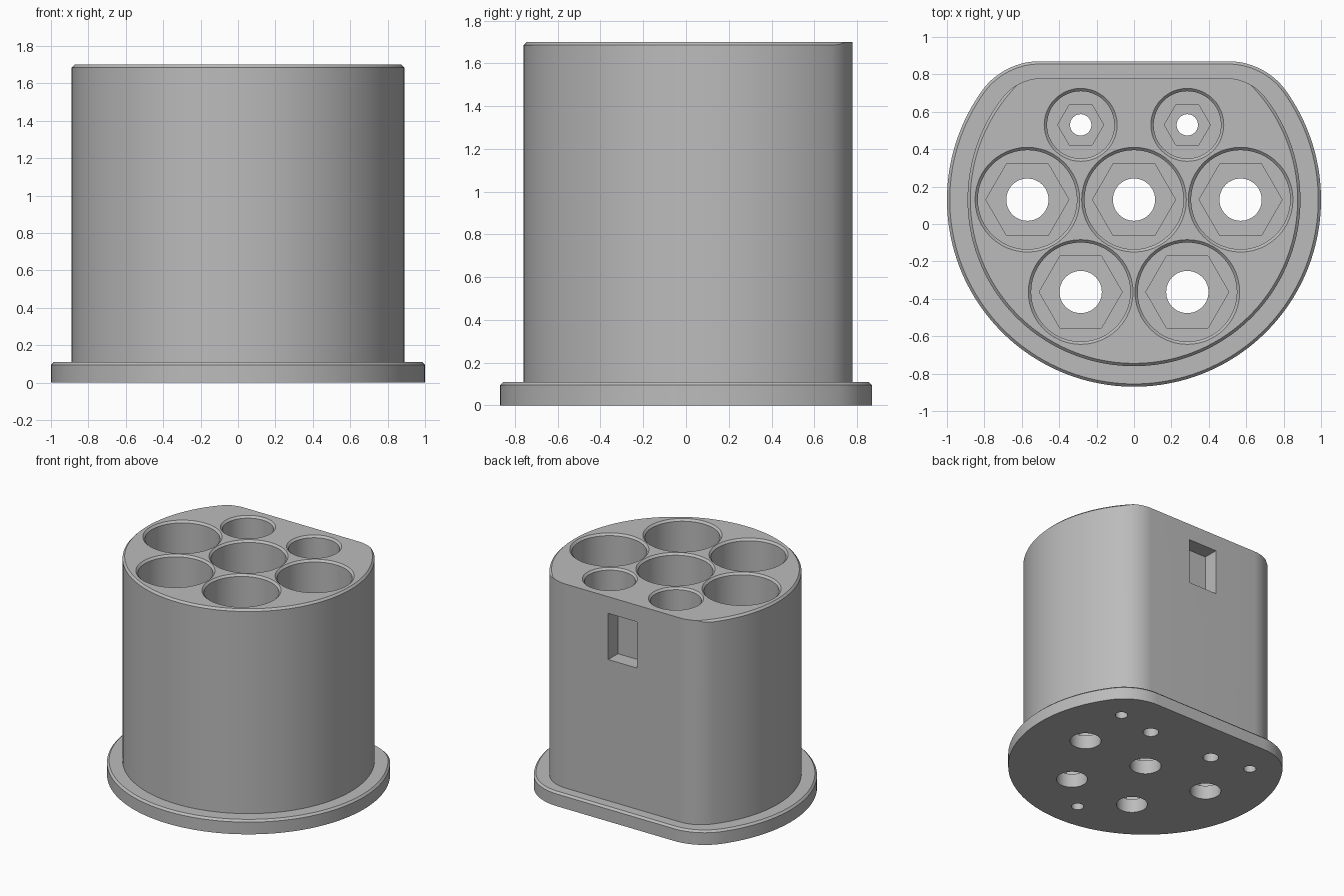
import bpy
import bmesh
from math import sin, cos, pi, sqrt, atan2, hypot

cube = bpy.data.objects.get("Cube")
if cube:
    bpy.data.objects.remove(cube, do_unlink=True)

AXIS_Y = 0.13      # centre of the round outline
HEIGHT = 1.7
FLANGE_TOP = 0.11
BEVEL = 0.015


def outline(radius, flat, fillet, arc_steps=120, fillet_steps=14):
    """Circle with one flat at the back and rounded corners, around the origin."""
    cy = flat - fillet
    cx = sqrt((radius - fillet) ** 2 - cy ** 2)
    a = atan2(cy, cx)
    right = []
    for i in range(fillet_steps):
        t = pi / 2 + (a - pi / 2) * i / fillet_steps
        right.append((cx + fillet * cos(t), cy + fillet * sin(t)))
    arc = []
    for i in range(arc_steps + 1):
        t = a - (pi + 2 * a) * i / arc_steps
        arc.append((radius * cos(t), radius * sin(t)))
    left = [(-x, y) for x, y in reversed(right)]
    return right + arc + left


def polygon_ring(radius, z, centre, sides=0, steps=48):
    """Ring of points on a circle, or on a regular polygon when sides is given."""
    ring = []
    for i in range(steps):
        t = 2 * pi * i / steps
        r = radius
        if sides:
            half = pi / sides
            r *= cos(half) / cos(t % (2 * half) - half)
        ring.append((centre[0] + r * cos(t), centre[1] + r * sin(t), z))
    return ring


def loft(bm, rings):
    """Closed solid through rings that have equal point counts."""
    loops = [[bm.verts.new(p) for p in ring] for ring in rings]
    for low, high in zip(loops, loops[1:]):
        for i in range(len(low)):
            j = (i + 1) % len(low)
            bm.faces.new((low[i], low[j], high[j], high[i]))
    bm.faces.new(loops[0])
    bm.faces.new(loops[-1])


def make_object(name, bm):
    bmesh.ops.remove_doubles(bm, verts=bm.verts, dist=1e-5)
    bmesh.ops.recalc_face_normals(bm, faces=bm.faces)
    mesh = bpy.data.meshes.new(name)
    bm.to_mesh(mesh)
    bm.free()
    obj = bpy.data.objects.new(name, mesh)
    bpy.context.collection.objects.link(obj)
    return obj


def at_height(points, z):
    return [(x, y + AXIS_Y, z) for x, y in points]


# Holder: flange with a bevelled rim, then the body with a bevelled round edge
flange = outline(1.0, 0.74, 0.38)
flange_rim = outline(1.0 - BEVEL, 0.74 - BEVEL, 0.38 - BEVEL)
body = outline(0.89, 0.65, 0.27)
rim_radius = 0.89 - BEVEL
wall_top, rim = [], []
for x, y in body:
    r = hypot(x, y)
    s = min(1, rim_radius / r)
    wall_top.append((x, y + AXIS_Y, HEIGHT - max(0, r - rim_radius)))
    rim.append((x * s, y * s + AXIS_Y, HEIGHT))

bm = bmesh.new()
loft(bm, [at_height(flange, 0), at_height(flange, FLANGE_TOP - BEVEL),
          at_height(flange_rim, FLANGE_TOP), at_height(body, FLANGE_TOP),
          wall_top, rim])
holder = make_object("holder", bm)

# Cutters: stepped wells (through hole, hexagonal pocket, round bore, bevel)
cut = bmesh.new()


def well(centre, hole, hexagon, bore, floor):
    base = 0.11
    over = 0.05
    loft(cut, [polygon_ring(hole, -over, centre),
               polygon_ring(hole, base, centre),
               polygon_ring(hexagon, base, centre, 6),
               polygon_ring(hexagon, floor, centre, 6),
               polygon_ring(bore, floor, centre),
               polygon_ring(bore, HEIGHT - BEVEL, centre),
               polygon_ring(bore + BEVEL, HEIGHT, centre),
               polygon_ring(bore + BEVEL, HEIGHT + over, centre)])


PITCH = 0.57
for x in (-PITCH, 0, PITCH):
    well((x, AXIS_Y), 0.113, 0.222, 0.265, 0.31)
for side in (-1, 1):
    x = side * PITCH / 2
    well((x, AXIS_Y - PITCH * sin(pi / 3)), 0.113, 0.222, 0.265, 0.31)
    well((x, 0.53), 0.057, 0.123, 0.18, 0.21)

# Blind screw holes in the underside
for centre in ((-0.61, 0.585), (0.61, 0.585), (0, -0.64)):
    loft(cut, [polygon_ring(0.045, z, centre) for z in (-0.05, 0.4)])

# Rectangular recess in the flat back
loft(cut, [[(x, y, z) for x, y in ((-0.125, 0.66), (0.125, 0.66),
                                   (0.125, 0.85), (-0.125, 0.85))]
           for z in (1.21, 1.57)])
cutter = make_object("cutter", cut)
cutter.hide_render = True

mod = holder.modifiers.new("cut", "BOOLEAN")
mod.operation = "DIFFERENCE"
mod.solver = "EXACT"
mod.object = cutter
bpy.ops.object.select_all(action="DESELECT")
holder.select_set(True)
bpy.context.view_layer.objects.active = holder
bpy.ops.object.modifier_apply(modifier=mod.name)
bpy.data.objects.remove(cutter, do_unlink=True)
bpy.ops.object.shade_smooth_by_angle(angle=pi / 7)

# Single grey material
grey = bpy.data.materials.new("plain grey")
grey.use_nodes = True
colour = (0.5, 0.5, 0.5, 1)
grey.diffuse_color = colour
grey.node_tree.nodes["Principled BSDF"].inputs["Base Color"].default_value = colour
holder.data.materials.clear()
holder.data.materials.append(grey)
for face in holder.data.polygons:
    face.material_index = 0
